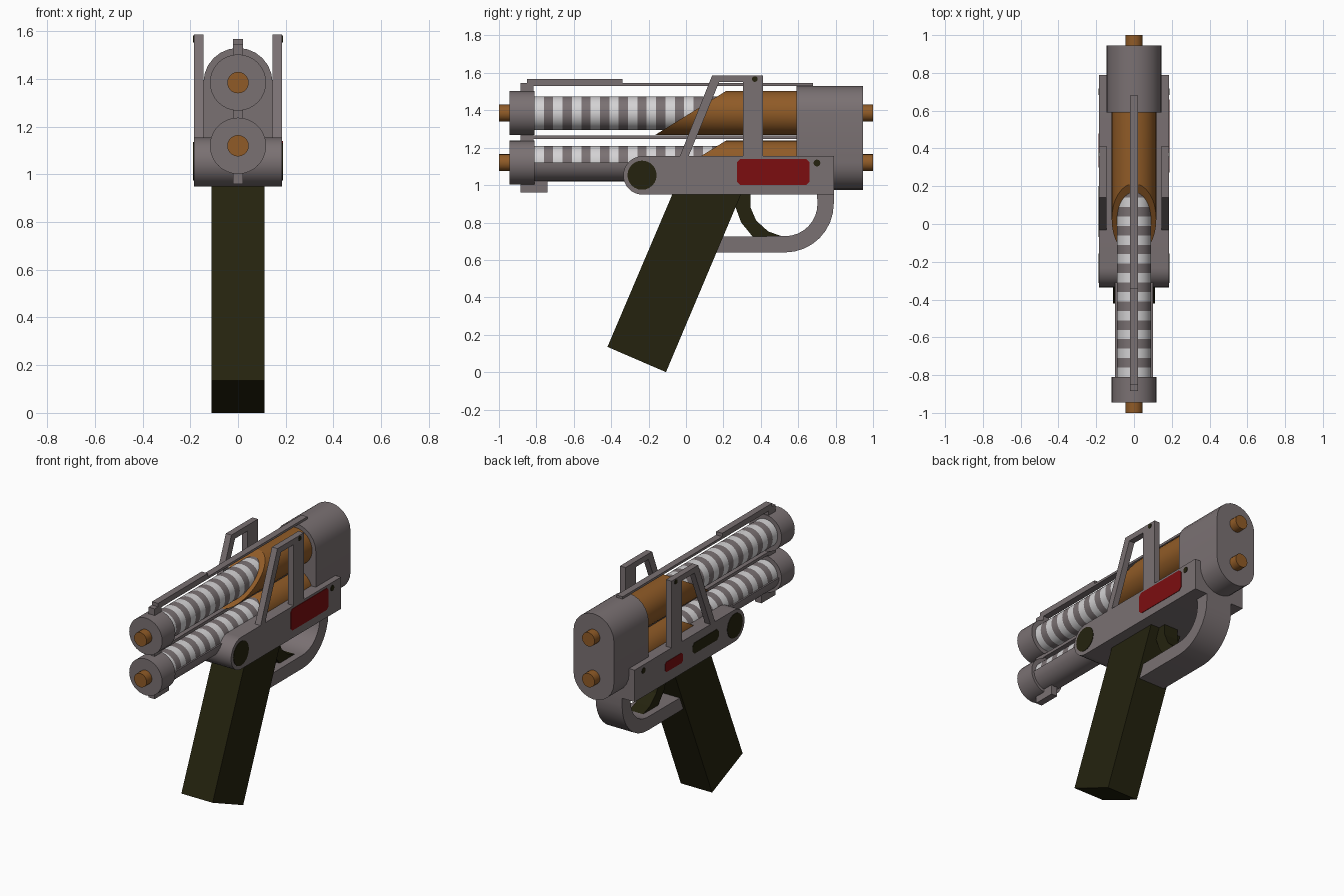
import bpy, bmesh, math
from mathutils import Vector

if "Cube" in bpy.data.objects:
    bpy.data.objects.remove(bpy.data.objects["Cube"])

def material(name, rgb):
    m = bpy.data.materials.new(name)
    m.diffuse_color = (*rgb, 1)
    m.use_nodes = True
    m.node_tree.nodes["Principled BSDF"].inputs["Base Color"].default_value = m.diffuse_color
    return m

GREY = material("gunmetal grey", (0.195, 0.165, 0.17))
WHITE = material("coil white", (0.66, 0.65, 0.66))
BROWN = material("copper brown", (0.28, 0.105, 0.02))
OLIVE = material("dark olive", (0.018, 0.0165, 0.0045))
RED = material("panel red", (0.2, 0.004, 0.005))

def finish(name, bm, mats, smooth=True):
    bmesh.ops.recalc_face_normals(bm, faces=bm.faces[:])
    me = bpy.data.meshes.new(name)
    bm.to_mesh(me)
    bm.free()
    ob = bpy.data.objects.new(name, me)
    bpy.context.collection.objects.link(ob)
    for m in mats:
        me.materials.append(m)
    if smooth:
        bpy.ops.object.select_all(action='DESELECT')
        ob.select_set(True)
        bpy.context.view_layer.objects.active = ob
        bpy.ops.object.shade_smooth_by_angle(angle=math.radians(32))
    return ob

def extrude(name, profile, axis, a, b, mat, smooth=True):
    """Prism: (y, z) profile along x, or (x, z) profile along y."""
    bm = bmesh.new()
    put = (lambda p, t: Vector((t, p[0], p[1]))) if axis == 'x' else (lambda p, t: Vector((p[0], t, p[1])))
    lo = [bm.verts.new(put(p, a)) for p in profile]
    hi = [bm.verts.new(put(p, b)) for p in profile]
    bm.faces.new(lo)
    bm.faces.new(hi)
    n = len(profile)
    for i in range(n):
        j = (i + 1) % n
        bm.faces.new((lo[i], lo[j], hi[j], hi[i]))
    return finish(name, bm, [mat], smooth)

def arc(cu, cz, r, start, end, n):
    return [(cu + r * math.cos(math.radians(start + (end - start) * i / n)),
             cz + r * math.sin(math.radians(start + (end - start) * i / n))) for i in range(n + 1)]

def rect(u0, u1, z0, z1):
    return [(u0, z0), (u1, z0), (u1, z1), (u0, z1)]

def cylinder(name, ys, z, r, mats, slope=None, seg=32):
    """Cylinder along y; alternating materials per band; optional slanted front end."""
    bm = bmesh.new()
    rings = []
    for k, y in enumerate(ys):
        ring = []
        for i in range(seg):
            a = 2 * math.pi * i / seg
            dz = r * math.sin(a)
            yy = y - (r - dz) / slope if slope and k == 0 else y
            ring.append(bm.verts.new((r * math.cos(a), yy, z + dz)))
        rings.append(ring)
    for k in range(len(ys) - 1):
        for i in range(seg):
            j = (i + 1) % seg
            f = bm.faces.new((rings[k][i], rings[k][j], rings[k + 1][j], rings[k + 1][i]))
            f.material_index = k % len(mats)
    bm.faces.new(rings[0])
    bm.faces.new(rings[-1])
    return finish(name, bm, mats)

# Two barrels, one above the other
LOW, HIGH = 1.12, 1.385
for label, z in (("lower", LOW), ("upper", HIGH)):
    cylinder(label + "_coil_rod", [-0.81 + 0.05 * i for i in range(22)], z, 0.09, [WHITE, GREY])
    cylinder(label + "_muzzle_cap", [-0.945, -0.81], z, 0.118, [GREY])
    cylinder(label + "_copper_sleeve", [0.214, 0.60], z, 0.118, [BROWN], slope=0.62)
    cylinder(label + "_front_pin", [-1.0, -0.94], z, 0.045, [BROWN], seg=20)
    cylinder(label + "_rear_pin", [0.94, 1.0], z, 0.045, [BROWN], seg=20)

# Half-round tray under the lower coil
extrude("lower_tray", arc(0, LOW, 0.1, 180, 360, 16), 'y', -0.82, -0.1, GREY)

# Rear housing with a stadium section
extrude("rear_housing", arc(0, HIGH, 0.145, 0, 180, 12) + arc(0, LOW, 0.145, 180, 360, 12),
        'y', 0.59, 0.945, GREY)

# Sight rails and small posts on the centre line
for name, y0, y1, z0, z1 in (("top_rail", -0.885, 0.68, 1.53, 1.545),
                             ("front_sight_bar", -0.85, -0.34, 1.53, 1.567),
                             ("front_sight_post", -0.885, -0.815, 1.49, 1.532),
                             ("middle_rail", -0.885, 0.60, 1.246, 1.266),
                             ("middle_post", -0.885, -0.815, 1.23, 1.275),
                             ("lower_lug", -0.885, -0.74, 0.96, 1.025)):
    extrude(name, rect(y0, y1, z0, z1), 'x', -0.022, 0.022, GREY, False)

# Receiver body with rounded nose
extrude("receiver_body", arc(-0.232, 1.052, 0.103, 90, 270, 16) + [(0.79, 0.949), (0.79, 1.155)],
        'x', -0.185, 0.185, GREY)

# Side frames, pivot discs and bolts, mirrored left and right
frame = [(-0.035, 1.15), (0.14, 1.587), (0.412, 1.587), (0.412, 1.15),
         (0.305, 1.15), (0.305, 1.55), (0.177, 1.55), (0.012, 1.15)]
for side, s in (("right", 1), ("left", -1)):
    extrude(side + "_side_frame", frame, 'x', s * 0.145, s * 0.185, GREY, False)
    for part, y, z, r in (("pivot_disc", -0.235, 1.053, 0.078),
                          ("frame_bolt", 0.368, 1.567, 0.015),
                          ("body_bolt", 0.70, 1.118, 0.018)):
        extrude(f"{side}_{part}", arc(y, z, r, 0, 345, 23), 'x', s * 0.182, s * 0.188, OLIVE)

# Red panel on the right; small worn markings on the left
def chamfered(y0, y1, z0, z1, c):
    return [(y0 + c, z0), (y1 - c, z0), (y1, z0 + c), (y1, z1 - c),
            (y1 - c, z1), (y0 + c, z1), (y0, z1 - c), (y0, z0 + c)]

extrude("right_red_panel", chamfered(0.272, 0.66, 1.0, 1.14, 0.018), 'x', 0.182, 0.188, RED, False)
extrude("left_red_panel", chamfered(0.30, 0.48, 1.02, 1.085, 0.012), 'x', -0.182, -0.188, RED, False)
extrude("left_dark_panel", chamfered(-0.07, 0.2, 1.03, 1.10, 0.02), 'x', -0.182, -0.188, OLIVE, False)

# Slanted grip
extrude("grip", [(-0.107, 0.0), (0.315, 1.0), (-0.052, 1.0), (-0.42, 0.135)], 'x', -0.112, 0.112, OLIVE, False)

# Trigger and trigger guard
extrude("trigger", [(0.26, 0.96), (0.345, 0.96), (0.345, 0.88), (0.375, 0.81), (0.44, 0.752),
                    (0.53, 0.72), (0.36, 0.72), (0.295, 0.80), (0.262, 0.89)], 'x', -0.05, 0.05, OLIVE, False)
guard = ([(0.14, 0.725), (0.14, 0.64)] + arc(0.53, 0.90, 0.26, 270, 360, 8) + [(0.79, 0.96), (0.70, 0.96)]
         + arc(0.53, 0.90, 0.173, 360, 270, 8))
extrude("trigger_guard", guard, 'x', -0.095, 0.095, GREY)
